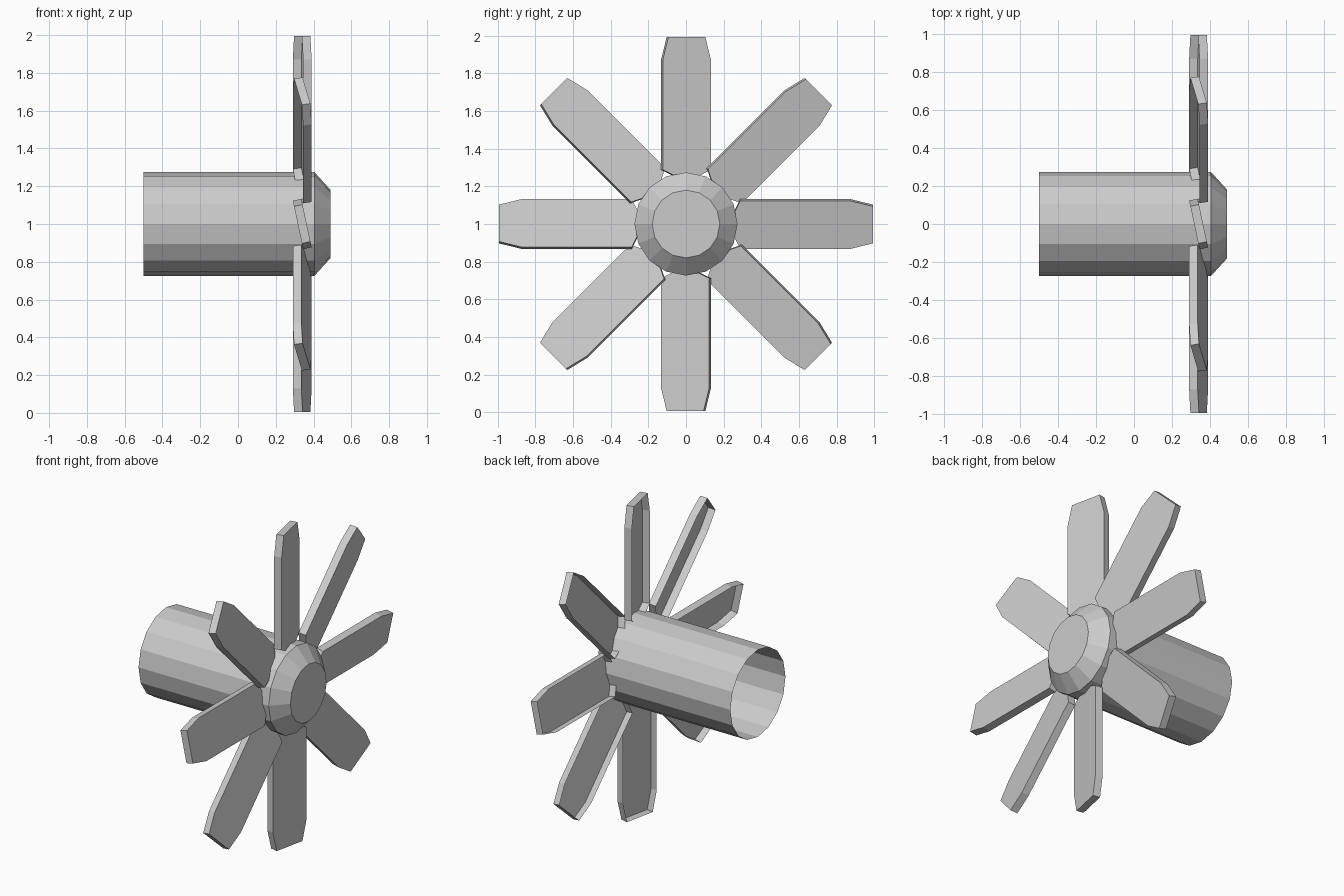
import bpy
from math import cos, sin, pi, radians
from mathutils import Matrix, Vector

if "Cube" in bpy.data.objects:
    bpy.data.objects.remove(bpy.data.objects["Cube"])

SIDES, BLADES, CENTRE_Z = 16, 8, 1.0


def make_object(name, verts, faces):
    mesh = bpy.data.meshes.new(name)
    mesh.from_pydata(verts, [], faces)
    mesh.update()
    obj = bpy.data.objects.new(name, mesh)
    bpy.context.collection.objects.link(obj)
    return obj


# Hub: open-backed tube with a bevelled, capped nose (x, radius)
profile = [(-0.5, 0.274), (0.405, 0.274), (0.49, 0.18)]
verts = [(x, r * cos(2 * pi * i / SIDES), CENTRE_Z + r * sin(2 * pi * i / SIDES))
         for x, r in profile for i in range(SIDES)]
faces = []
for k in range(len(profile) - 1):
    for i in range(SIDES):
        a, b = k * SIDES + i, k * SIDES + (i + 1) % SIDES
        faces.append((a, b, b + SIDES, a + SIDES))
faces.append(tuple(range(2 * SIDES, 3 * SIDES)))
# wind side walls outward
faces = [f if len(f) > 4 else f[::-1] for f in faces]
make_object("hub", verts, faces)

# Blade outline (half width, distance from axis): tapered root and clipped tip
half = [(0.04, 0.245), (0.131, 0.288), (0.131, 0.87), (0.10, 0.995)]
outline = half + [(-y, z) for y, z in reversed(half)]
THICK, PITCH, BLADE_X = 0.046, radians(12), 0.34


def blade(index):
    # Front plate with side walls, hollow and open at the back
    n = len(outline)
    turn = Matrix.Rotation(index * 2 * pi / BLADES, 4, 'X')
    pitch = Matrix.Rotation(PITCH, 4, 'Z')
    place = Matrix.Translation((BLADE_X, 0, CENTRE_Z)) @ turn @ pitch
    pts = [place @ Vector((x, y, z)) for x in (THICK / 2, -THICK / 2) for y, z in outline]
    walls = [(i, i + n, (i + 1) % n + n, (i + 1) % n) for i in range(n)]
    make_object(f"fan_blade_{index + 1}", pts, [tuple(range(n))] + walls)


for i in range(BLADES):
    blade(i)
